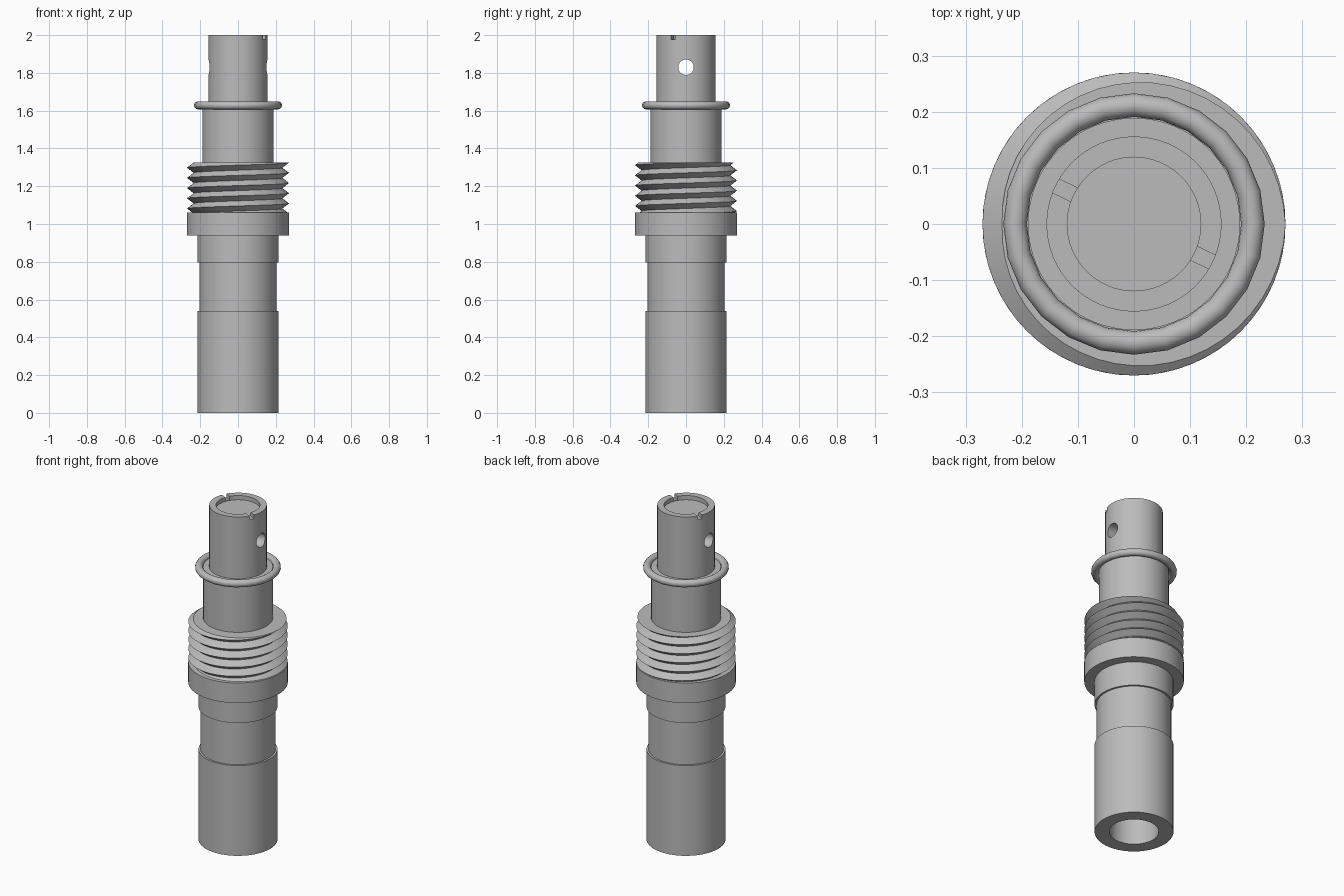
import bpy, bmesh, math
from mathutils import Matrix, Vector

if "Cube" in bpy.data.objects:
    bpy.data.objects.remove(bpy.data.objects["Cube"], do_unlink=True)

steel = bpy.data.materials.new("grey_steel")
steel.use_nodes = True
GREY = (0.5, 0.5, 0.5, 1)
steel.diffuse_color = GREY
steel.node_tree.nodes["Principled BSDF"].inputs["Base Color"].default_value = GREY


def finish(bm, name, angle=30, helper=False):
    bmesh.ops.recalc_face_normals(bm, faces=bm.faces[:])
    mesh = bpy.data.meshes.new(name)
    bm.to_mesh(mesh)
    bm.free()
    mesh.materials.append(steel)
    obj = bpy.data.objects.new(name, mesh)
    bpy.context.collection.objects.link(obj)
    if helper:
        obj.hide_render = True
        obj.hide_set(True)
        return obj
    bpy.ops.object.select_all(action='DESELECT')
    obj.select_set(True)
    bpy.context.view_layer.objects.active = obj
    bpy.ops.object.shade_smooth_by_angle(angle=math.radians(angle))
    return obj


def lathe(name, profile, steps=64, closed=False):
    """Turn an (r, z) profile around the vertical axis."""
    bm = bmesh.new()
    verts = [bm.verts.new((r, 0, z)) for r, z in profile]
    pairs = list(zip(verts, verts[1:]))
    if closed:
        pairs.append((verts[-1], verts[0]))
    edges = [bm.edges.new(p) for p in pairs]
    bmesh.ops.spin(bm, geom=verts + edges, cent=(0, 0, 0), axis=(0, 0, 1),
                   angle=math.tau, steps=steps, use_duplicate=False)
    bmesh.ops.remove_doubles(bm, verts=bm.verts[:], dist=1e-5)
    return finish(bm, name)


def cut(target, cutter):
    mod = target.modifiers.new("cut", 'BOOLEAN')
    mod.operation = 'DIFFERENCE'
    mod.solver = 'EXACT'
    mod.object = cutter
    target.modifiers.move(len(target.modifiers) - 1, 0)


# Stepped lower body with a blind bore from below
lathe("lower_body", [(0, 0.5), (0.134, 0.5), (0.134, 0), (0.214, 0), (0.214, 0.54),
                     (0.203, 0.54), (0.203, 0.795), (0.214, 0.795), (0.214, 0.95), (0, 0.95)])
lathe("collar", [(0, 0.94), (0.27, 0.94), (0.27, 1.06), (0, 1.06)])
lathe("shank", [(0, 1.05), (0.189, 1.05), (0.189, 1.63), (0, 1.63)])

# Rounded sealing ring
lathe("seal_ring", [(0.212 + 0.021 * math.cos(a), 1.628 + 0.021 * math.sin(a))
                    for a in (math.tau * i / 16 for i in range(16))], 24, True)

# Tip with a shallow recess, cross hole and two rim slots
tip = lathe("tip", [(0, 1.6), (0.156, 1.6), (0.156, 2), (0.119, 2), (0.119, 1.975), (0, 1.975)])
bm = bmesh.new()
bmesh.ops.create_cone(bm, cap_ends=True, segments=32, radius1=0.041, radius2=0.041, depth=0.6,
                      matrix=Matrix.Translation((0, 0, 1.83)) @ Matrix.Rotation(math.pi / 2, 4, 'Y'))
cut(tip, finish(bm, "cross_hole_cutter", helper=True))
bm = bmesh.new()
bmesh.ops.create_cube(bm, size=1, matrix=Matrix.Translation((0, 0, 2.028))
                      @ Matrix.Rotation(math.radians(-26), 4, 'Z')
                      @ Matrix.Diagonal((0.5, 0.027, 0.1, 1)))
cut(tip, finish(bm, "rim_slot_cutter", helper=True))

# Right-handed screw thread, trimmed flat at both ends
N, PITCH, ROOT, CREST, LOW, HIGH = 48, 0.054, 0.235, 0.27, 1.055, 1.325
turns = math.ceil((HIGH - LOW) / PITCH) + 3
bm = bmesh.new()
root, crest = [], []
for i in range(N * turns + 1):
    a = math.tau * i / N
    z = LOW - 1.5 * PITCH + PITCH * i / N
    root.append(bm.verts.new((ROOT * math.cos(a), ROOT * math.sin(a), z)))
    crest.append(bm.verts.new((CREST * math.cos(a), CREST * math.sin(a), z + PITCH / 2)))
for i in range(N * (turns - 1)):
    bm.faces.new((root[i], root[i + 1], crest[i + 1], crest[i]))
    bm.faces.new((crest[i], crest[i + 1], root[i + 1 + N], root[i + N]))
for z, side in ((LOW, -1), (HIGH, 1)):
    result = bmesh.ops.bisect_plane(bm, geom=bm.verts[:] + bm.edges[:] + bm.faces[:], dist=1e-6,
                                    plane_co=(0, 0, z), plane_no=Vector((0, 0, side)),
                                    clear_outer=True)
    rim = [e for e in result["geom_cut"] if isinstance(e, bmesh.types.BMEdge)]
    bmesh.ops.edgenet_fill(bm, edges=rim)
loose = [v for v in bm.verts if not v.link_faces]
bmesh.ops.delete(bm, geom=loose, context='VERTS')
finish(bm, "screw_thread")
